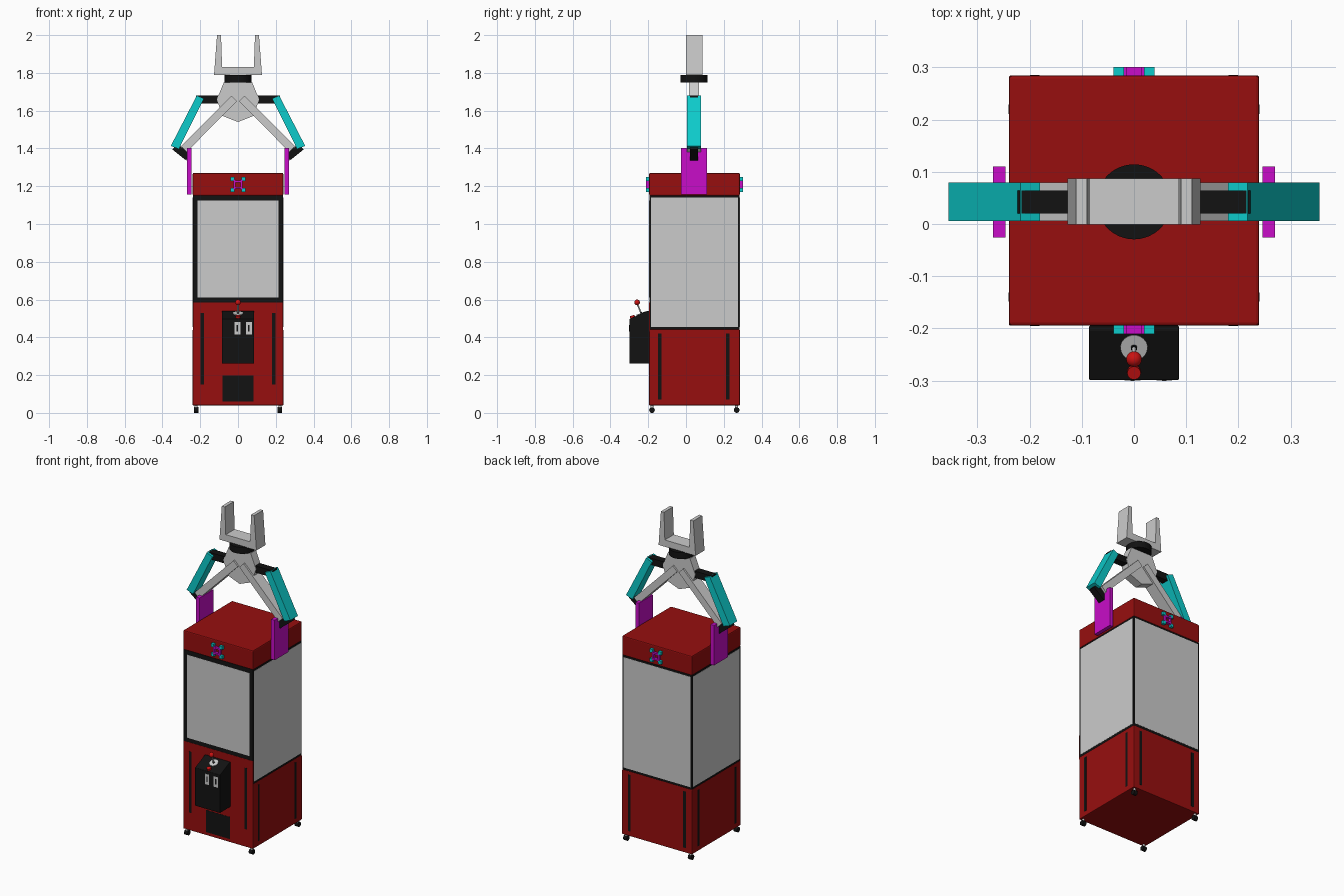
import bpy, bmesh
from mathutils import Vector

if "Cube" in bpy.data.objects:
    bpy.data.objects.remove(bpy.data.objects["Cube"])


def material(name, r, g, b):
    m = bpy.data.materials.new(name)
    m.diffuse_color = (r, g, b, 1)
    m.use_nodes = True
    m.node_tree.nodes["Principled BSDF"].inputs["Base Color"].default_value = m.diffuse_color
    return m


RED = material("red", 0.31, 0.0045, 0.0045)
BRIGHT = material("bright_red", 0.6, 0.006, 0.006)
BLACK = material("black", 0.006, 0.006, 0.006)
TEAL = material("teal", 0.004, 0.595, 0.595)
MAGENTA = material("magenta", 0.58, 0.004, 0.58)
GREY = material("grey", 0.56, 0.56, 0.56)


def finish(name, bm, mat, bevel=0, smooth=False):
    bmesh.ops.recalc_face_normals(bm, faces=bm.faces)
    me = bpy.data.meshes.new(name)
    bm.to_mesh(me)
    bm.free()
    ob = bpy.data.objects.new(name, me)
    bpy.context.collection.objects.link(ob)
    me.materials.append(mat)
    if bevel:
        mod = ob.modifiers.new("bevel", 'BEVEL')
        mod.width, mod.segments = bevel, 2
    if smooth:
        bpy.context.view_layer.objects.active = ob
        bpy.ops.object.select_all(action='DESELECT')
        ob.select_set(True)
        bpy.ops.object.shade_smooth_by_angle()
    return ob


def box(name, x, y, z, mat=GREY, bevel=0):
    bm = bmesh.new()
    bmesh.ops.create_cube(bm, size=1)
    for v in bm.verts:
        for i, (a, b) in enumerate((x, y, z)):
            v.co[i] = a if v.co[i] < 0 else b
    return finish(name, bm, mat, bevel)


def prism(name, pts, depth, mat=GREY, axis='y', bevel=0):
    """Extrude an outline: (x, z) along y, or (y, z) along x."""
    bm = bmesh.new()
    put = (lambda p, d: (p[0], d, p[1])) if axis == 'y' else (lambda p, d: (d, p[0], p[1]))
    a, b = [[bm.verts.new(put(p, d)) for p in pts] for d in depth]
    bm.faces.new(a)
    bm.faces.new(b)
    for i in range(len(pts)):
        j = (i + 1) % len(pts)
        bm.faces.new((a[i], a[j], b[j], b[i]))
    return finish(name, bm, mat, bevel)


def rod(name, p, q, r, mat=GREY, seg=24):
    p, q = Vector(p), Vector(q)
    bm = bmesh.new()
    bmesh.ops.create_cone(bm, cap_ends=True, segments=seg, radius1=r, radius2=r, depth=(q - p).length)
    rot = (q - p).to_track_quat('Z', 'Y')
    for v in bm.verts:
        v.co = rot @ v.co + (p + q) / 2
    return finish(name, bm, mat, smooth=True)


def ball(name, c, r, mat):
    bm = bmesh.new()
    bmesh.ops.create_uvsphere(bm, u_segments=20, v_segments=12, radius=r)
    bmesh.ops.translate(bm, verts=bm.verts, vec=c)
    return finish(name, bm, mat, smooth=True)


def bar(name, p, q, width, depth, mat=GREY):
    p, q = Vector(p), Vector(q)
    d = (q - p).normalized() * width / 2
    n = Vector((-d.y, d.x))
    return prism(name, [p + n, q + n, q - n, p - n], depth, mat)


# Cabinet shell
F, B, W, CY = -0.195, 0.285, 0.24, 0.0425
box("cabinet_base", (-W, W), (F, B), (0.04, 0.442), RED, 0.004)
box("cabinet_front_riser", (-W + 0.001, W - 0.001), (F, F + 0.004), (0.43, 0.585), RED)
box("window_frame", (-W + 0.001, W - 0.001), (F + 0.001, B - 0.001), (0.44, 1.152), BLACK, 0.003)
box("cabinet_top", (-W, W), (F, B), (1.15, 1.27), RED, 0.006)

# Windows
box("front_window", (-0.215, 0.215), (F, F + 0.01), (0.61, 1.125))
box("back_window", (-0.23, 0.23), (B - 0.01, B), (0.455, 1.14))
for s, n in ((-1, "left"), (1, "right")):
    box(n + "_window", sorted((s * W, s * (W - 0.01))), (F + 0.011, B - 0.011), (0.455, 1.14))

# Corner strips on all four sides of the base, and casters
E = 0.0007
for s in (-1, 1):
    x = (s * 0.19 - 0.009, s * 0.19 + 0.009)
    box("front_strip", x, (F - E, F + 0.005), (0.15, 0.53), BLACK)
    box("back_strip", x, (B - 0.005, B + E), (0.07, 0.42), BLACK)
    for cy in (-0.14, 0.22):
        box("side_strip", sorted((s * (W + E), s * (W - 0.005))), (cy - 0.009, cy + 0.009), (0.07, 0.42), BLACK)
    for cy in (F + 0.015, B - 0.017):
        x = s * 0.222
        rod("caster_stem", (x, cy, 0.018), (x, cy, 0.042), 0.008, GREY, 16)
        rod("caster_wheel", (x - 0.012, cy, 0.015), (x + 0.012, cy, 0.015), 0.015, BLACK)

# Delivery flap
box("delivery_flap", (-0.081, 0.081), (F - 0.001, F + 0.005), (0.06, 0.197), BLACK)

# Control box with coin slots, joystick and button
prism("control_box", [(F, 0.262), (-0.299, 0.262), (-0.299, 0.498), (-0.205, 0.54), (F, 0.54)],
      (-0.086, 0.086), BLACK, 'x', 0.002)
for x in (-0.003, 0.058):
    box("coin_plate", (x - 0.015, x + 0.015), (-0.3, -0.295), (0.415, 0.48))
    box("coin_slot", (x - 0.004, x + 0.004), (-0.3008, -0.297), (0.432, 0.465), BLACK)
rod("joystick_plate", (0, -0.235, 0.522), (0, -0.2375, 0.5285), 0.026)
rod("joystick_boot", (0, -0.236, 0.526), (0, -0.239, 0.533), 0.006, BLACK)
rod("joystick_shaft", (0, -0.235, 0.522), (0, -0.26, 0.582), 0.004)
ball("joystick_knob", (0, -0.259, 0.585), 0.015, BRIGHT)
rod("push_button", (0, -0.281, 0.5), (0, -0.286, 0.515), 0.013, BRIGHT)

# Small ornaments on the front and back of the top
for y in ((F - 0.016, F + 0.004), (B - 0.004, B + 0.016)):
    for s in (-1, 1):
        box("ornament_side", sorted((s * 0.014, s * 0.024)), y, (1.183, 1.235), MAGENTA)
        zc = 1.209 + s * 0.017
        box("ornament_rail", (-0.018, 0.018), y, (zc - 0.005, zc + 0.005), MAGENTA)
        for t in (-1, 1):
            x, z = s * 0.029, 1.209 + t * 0.029
            box("ornament_corner", (x - 0.01, x + 0.01), y, (z - 0.01, z + 0.01), TEAL)

# Claw hub, swivel and fork
WIDE, SLIM = (CY - 0.037, CY + 0.037), (CY - 0.022, CY + 0.022)
half = [(0.075, 1.75), (0.112, 1.66), (0.082, 1.572)]
prism("claw_hub", half + [(0, 1.54)] + [(-x, z) for x, z in reversed(half)], (CY - 0.026, CY + 0.026))
rod("swivel", (0, CY, 1.75), (0, CY, 1.79), 0.072, BLACK, 32)
half = [(0.127, 1.788), (0.111, 2.0), (0.09, 2.0), (0.084, 1.83)]
prism("mounting_fork", half + [(-x, z) for x, z in reversed(half)], (CY - 0.043, CY + 0.045))

# Two mirrored claw arms
for s, n in ((-1, "left_"), (1, "right_")):
    bar(n + "shoulder_link", (s * 0.09, 1.658), (s * 0.223, 1.658), 0.042, SLIM, BLACK)
    prism(n + "outer_arm", [(s * x, z) for x, z in
          ((0.218, 1.68), (0.18, 1.664), (0.313, 1.397), (0.356, 1.413))], WIDE, TEAL)
    bar(n + "inner_arm", (s * 0.02, 1.665), (s * 0.287, 1.396), 0.042, WIDE)
    bar(n + "finger_link", (s * 0.335, 1.41), (s * 0.262, 1.352), 0.04, SLIM, BLACK)
    box(n + "grip_pad", sorted((s * 0.246, s * 0.27)), (CY - 0.068, CY + 0.068), (1.155, 1.403), MAGENTA)
